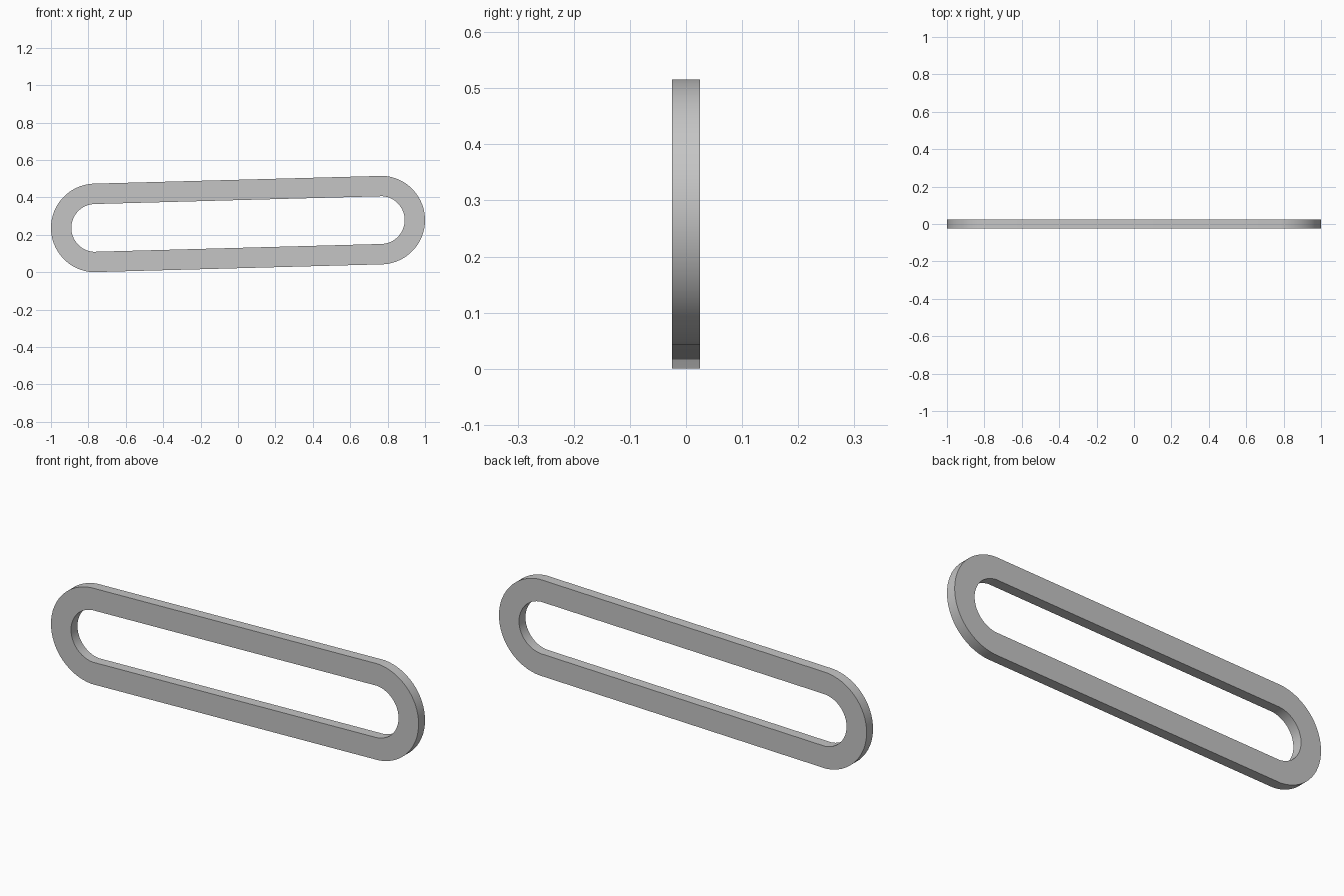
import bpy, bmesh, math

cube = bpy.data.objects.get("Cube")
if cube:
    bpy.data.objects.remove(cube)

OUTER, INNER = 0.237, 0.128     # end radii
HALF_DEPTH = 0.025
CENTRE_X, MID_Z, RISE = 0.763, 0.258, 0.021
STEPS = 32
SWEEP = math.radians(86)        # half angle of each rounded end

grey = bpy.data.materials.new("light_grey")
grey.use_nodes = True
colour = (0.56, 0.56, 0.56, 1)
grey.diffuse_color = colour
grey.node_tree.nodes["Principled BSDF"].inputs["Base Color"].default_value = colour


def slot_outline(radius):
    """Closed outline: right end upward, then left end downward."""
    points = []
    for side in (1, -1):
        for i in range(STEPS + 1):
            a = -SWEEP + 2 * SWEEP * i / STEPS
            points.append((side * (CENTRE_X + radius * math.cos(a)),
                           MID_Z + side * (RISE + radius * math.sin(a))))
    return points


# Slotted link: two outlines bridged on the front, back, rim and slot wall
bm = bmesh.new()
loops = [[bm.verts.new((x, y, z)) for x, z in slot_outline(r)]
         for r, y in ((OUTER, -HALF_DEPTH), (OUTER, HALF_DEPTH),
                      (INNER, HALF_DEPTH), (INNER, -HALF_DEPTH))]
count = len(loops[0])
for k in range(4):
    a, b = loops[k], loops[(k + 1) % 4]
    for i in range(count):
        j = (i + 1) % count
        face = bm.faces.new((a[i], a[j], b[j], b[i]))
        face.smooth = k in (0, 2)
bmesh.ops.recalc_face_normals(bm, faces=bm.faces)
mesh = bpy.data.meshes.new("slotted_link")
bm.to_mesh(mesh)
bm.free()
mesh.materials.append(grey)
link = bpy.data.objects.new("slotted_link", mesh)
bpy.context.collection.objects.link(link)

# Smooth round ends with sharp rims
bpy.ops.object.select_all(action='DESELECT')
link.select_set(True)
bpy.context.view_layer.objects.active = link
bpy.ops.object.shade_smooth_by_angle(angle=math.radians(30))
